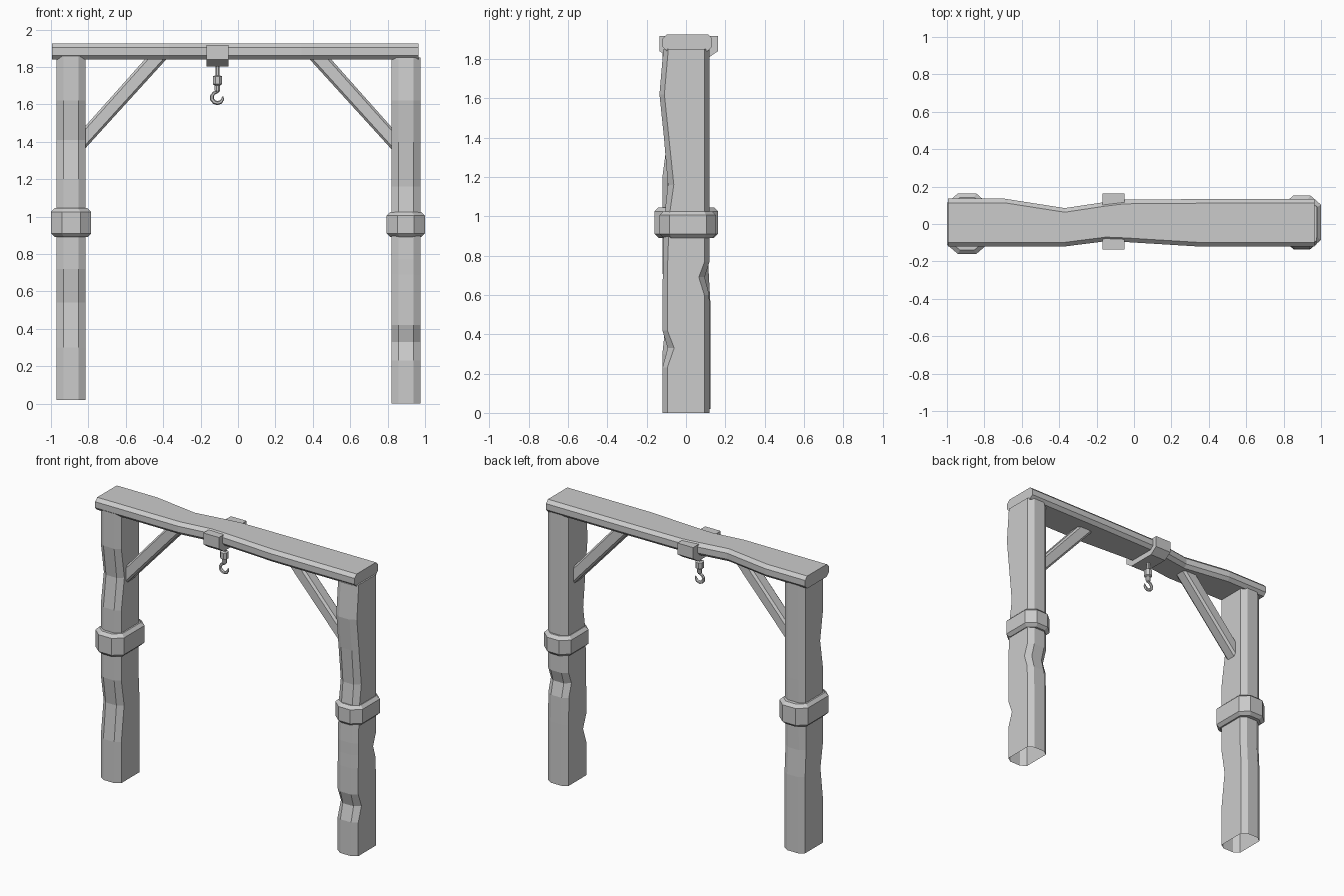
import bpy, bmesh, math
from mathutils import Vector

if "Cube" in bpy.data.objects:
    bpy.data.objects.remove(bpy.data.objects["Cube"])


def octagon(u0, u1, v0, v1, cu, cv0, cv1=None):
    """Rectangle with chamfered corners; cv0/cv1 are chamfers on the low/high v side."""
    cv1 = cv0 if cv1 is None else cv1
    return [(u0 + cu, v0), (u1 - cu, v0), (u1, v0 + cv0), (u1, v1 - cv1),
            (u1 - cu, v1), (u0 + cu, v1), (u0, v1 - cv1), (u0, v0 + cv0)]


def loft(name, rings, cap_start=False, cap_end=False):
    bm = bmesh.new()
    vr = [[bm.verts.new(p) for p in ring] for ring in rings]
    n = len(vr[0])
    for a, b in zip(vr, vr[1:]):
        for i in range(n):
            j = (i + 1) % n
            bm.faces.new((a[i], a[j], b[j], b[i]))
    if cap_start:
        bm.faces.new(vr[0][::-1])
    if cap_end:
        bm.faces.new(vr[-1])
    bmesh.ops.recalc_face_normals(bm, faces=bm.faces)
    me = bpy.data.meshes.new(name)
    bm.to_mesh(me)
    bm.free()
    ob = bpy.data.objects.new(name, me)
    bpy.context.collection.objects.link(ob)
    return ob


# Worn posts, open at the foot: (z, front y, front chamfer, back y, back chamfer)
def post(name, x0, x1, levels):
    loft(name, [[(x, y, z) for x, y in octagon(x0, x1, yf, yb, 0.037, cf, cb)]
                for z, yf, cf, yb, cb in levels], cap_end=True)


post("right_post", 0.82, 0.975, [
    (0.0, -0.12, .025, 0.12, .025), (0.23, -0.12, .025, 0.12, .025),
    (0.33, -0.093, .033, 0.12, .025), (0.42, -0.12, .025, 0.12, .025),
    (0.60, -0.12, .025, 0.118, .025), (0.69, -0.118, .025, 0.095, .03),
    (0.77, -0.118, .025, 0.12, .025), (1.0, -0.11, .025, 0.12, .025),
    (1.16, -0.092, .03, 0.12, .025), (1.40, -0.112, .025, 0.12, .025),
    (1.62, -0.135, .025, 0.12, .025), (1.85, -0.115, .025, 0.12, .025)])
post("left_post", -0.97, -0.815, [
    (0.02, -0.12, .025, 0.125, .025), (0.30, -0.12, .025, 0.125, .025),
    (0.54, -0.095, .03, 0.125, .025), (0.72, -0.12, .025, 0.115, .025),
    (1.20, -0.12, .025, 0.12, .025), (1.41, -0.092, .03, 0.12, .025),
    (1.62, -0.12, .025, 0.12, .025), (1.86, -0.12, .025, 0.12, .025)])


# Iron collars around the posts
def collar(name, x0, x1, y0, y1, z0, z1):
    rings = []
    for z, d in ((z0, .045), (z0, .02), (z0 + .02, 0), (z1 - .02, 0), (z1, .02), (z1, .045)):
        rings.append([(x, y, z) for x, y in
                      octagon(x0 + d, x1 - d, y0 + d, y1 - d, 0.058 - d * .4, 0.05 - d * .4)])
    loft(name, rings)


collar("left_collar", -1.0, -0.785, -0.16, 0.163, 0.89, 1.045)
collar("right_collar", 0.795, 1.0, -0.135, 0.153, 0.89, 1.025)

# Top beam, narrowed where the wood is worn
loft("top_beam", [[(x, y, z) for y, z in octagon(yf, yb, 1.84, 1.925, 0.022, 0.022)]
                  for x, yf, yb in ((-0.995, -0.12, 0.135), (-0.69, -0.12, 0.135),
                                    (-0.37, -0.12, 0.085), (-0.15, -0.092, 0.118),
                                    (-0.05, -0.096, 0.13), (0.34, -0.12, 0.133),
                                    (0.965, -0.12, 0.133))], True, True)

# Strap hung under the beam, chamfered at its lower corners
strap = [(-0.135, 1.917), (-0.135, 1.84), (-0.085, 1.803), (0.11, 1.803), (0.163, 1.84), (0.163, 1.917)]
loft("hook_strap", [[(x, y, z) for y, z in strap] for x in (-0.168, -0.05)], True, True)

# Diagonal braces, ends cut flush with post and beam
for name, s in (("left_brace", -1), ("right_brace", 1)):
    low, high = [], []
    for y, t in octagon(-0.045, 0.045, 0, 1, 0.015, 0.15):
        low.append((s * 0.83, y, 1.35 + 0.118 * t))
        high.append((s * (0.375 + 0.115 * t), y, 1.85))
    loft(name, [low, high], True, True)

# Hook shank with its swivel block
HX, HY = -0.11, 0.01
profile = [(.012, 1.81), (.012, 1.755), (.027, 1.75), (.027, 1.708), (.016, 1.702), (.016, 1.675), (.009, 1.665)]
loft("hook_shank", [[(HX + r * math.cos(i * math.pi / 4 + math.pi / 8),
                      HY + r * math.sin(i * math.pi / 4 + math.pi / 8), z)
                     for i in range(8)] for r, z in profile], True, True)

# Hook: tapered tube swept along a bent path
angles = [95, 130, 165, 200, 235, 270, 305, 340, 372]
path = [Vector((HX, HY, 1.69))] + [
    Vector((HX + .03 * math.cos(math.radians(a)), HY, 1.637 + .03 * math.sin(math.radians(a)))) for a in angles]
radii = [.009, .009, .009, .01, .011, .011, .011, .01, .008, .003]
rings = []
for i, p in enumerate(path):
    t = (path[min(i + 1, len(path) - 1)] - path[max(i - 1, 0)]).normalized()
    side = t.cross(Vector((0, 1, 0)))
    rings.append([p + radii[i] * (side * math.cos(k * math.pi / 3) + Vector((0, 1, 0)) * math.sin(k * math.pi / 3))
                  for k in range(6)])
loft("hook", rings, True, True)
